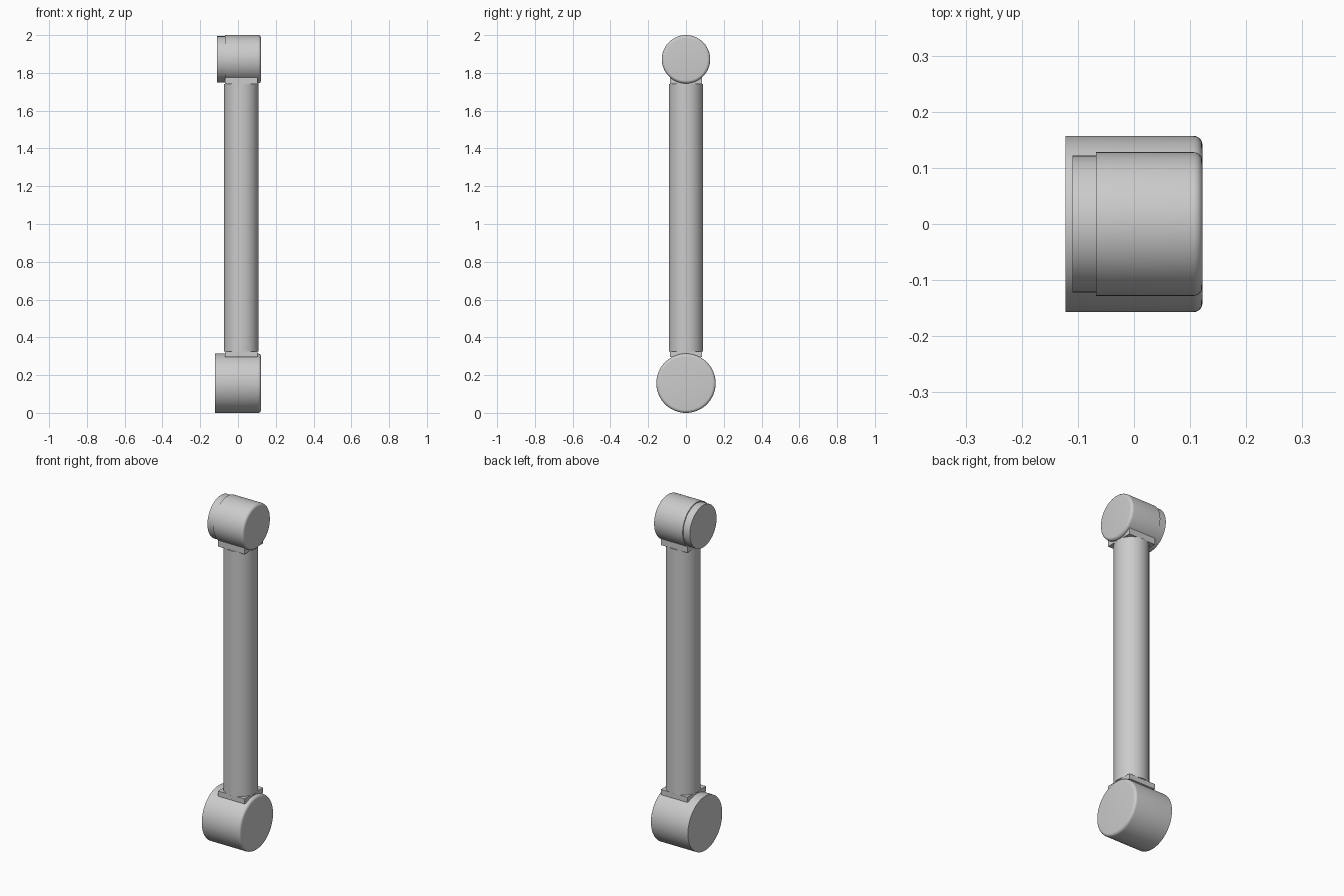
import bpy, bmesh, math
from mathutils import Matrix

if "Cube" in bpy.data.objects:
    bpy.data.objects.remove(bpy.data.objects["Cube"])

grey = bpy.data.materials.new("light_grey")
grey.diffuse_color = (0.6, 0.6, 0.6, 1)
grey.use_nodes = True
grey.node_tree.nodes["Principled BSDF"].inputs["Base Color"].default_value = grey.diffuse_color


def finish(name, bm, smooth=True):
    bmesh.ops.recalc_face_normals(bm, faces=bm.faces)
    me = bpy.data.meshes.new(name)
    bm.to_mesh(me)
    bm.free()
    me.materials.append(grey)
    ob = bpy.data.objects.new(name, me)
    bpy.context.collection.objects.link(ob)
    if smooth:
        bpy.ops.object.select_all(action='DESELECT')
        ob.select_set(True)
        bpy.context.view_layer.objects.active = ob
        bpy.ops.object.shade_smooth_by_angle(angle=math.radians(35))
    return ob


def lathe(name, profile, matrix, n=64):
    """Spin (radius, height) points round z, cap both ends, then place."""
    bm = bmesh.new()
    rings = [[bm.verts.new((r * math.cos(2 * math.pi * i / n),
                            r * math.sin(2 * math.pi * i / n), h))
              for i in range(n)] for r, h in profile]
    for a, b in zip(rings, rings[1:]):
        for i in range(n):
            j = (i + 1) % n
            bm.faces.new((a[i], a[j], b[j], b[i]))
    bm.faces.new(rings[0][::-1])
    bm.faces.new(rings[-1])
    bm.transform(matrix)
    return finish(name, bm)


def rounded_end(r, x0, x1, f, steps=6):
    """Profile with a flat left end and a filleted right end."""
    arc = [math.pi / 2 * k / steps for k in range(steps + 1)]
    return [(r, x0)] + [(r - f + f * math.cos(t), x1 - f + f * math.sin(t)) for t in arc]


def along_x(z):
    return Matrix.Translation((0, 0, z)) @ Matrix.Rotation(math.pi / 2, 4, 'Y')


def plate(name, z0, z1):
    bm = bmesh.new()
    bmesh.ops.create_cube(bm, size=1)
    bm.transform(Matrix.Translation((0.017, 0, (z0 + z1) / 2))
                 @ Matrix.Diagonal((0.17, 0.17, z1 - z0, 1)))
    return finish(name, bm, False)


# Joint housings
lathe("lower_joint", rounded_end(0.157, -0.122, 0.122, 0.016), along_x(0.157))
lathe("upper_joint", rounded_end(0.128, -0.068, 0.122, 0.016), along_x(1.872))
lathe("upper_joint_collar", [(0.122, -0.11), (0.122, -0.06)], along_x(1.872))

# Link tube
lathe("link_tube", [(0.091, 0.325), (0.091, 1.741)], Matrix.Translation((0.017, 0, 0)))

# Square mounting plates between tube and joints
plate("lower_plate", 0.296, 0.326)
plate("upper_plate", 1.740, 1.778)
